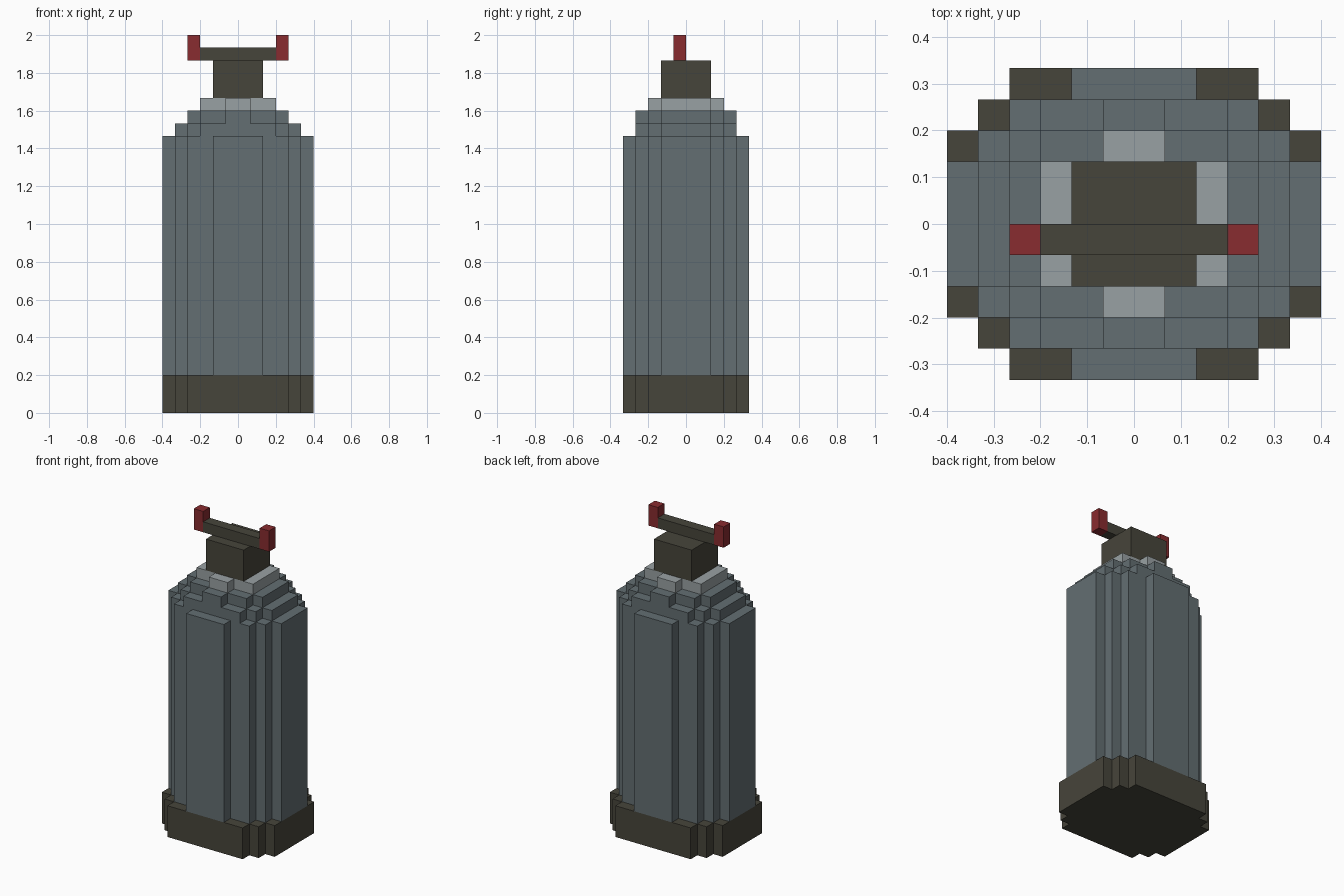
import bpy
import bmesh

if "Cube" in bpy.data.objects:
    bpy.data.objects.remove(bpy.data.objects["Cube"], do_unlink=True)

U = 2 / 30  # one grid block


def material(name, rgb):
    mat = bpy.data.materials.new(name)
    mat.use_nodes = True
    mat.diffuse_color = (*rgb, 1)
    mat.node_tree.nodes["Principled BSDF"].inputs["Base Color"].default_value = (*rgb, 1)
    return mat


olive = material("dark olive", (0.062, 0.059, 0.043))
steel = material("blue grey steel", (0.125, 0.156, 0.168))
silver = material("light grey metal", (0.318, 0.356, 0.366))
red = material("dark red", (0.246, 0.025, 0.029))


def stepped_slab(name, steps, z0, z1, mat, cx=0, cy=0):
    """Extrude a stepped outline; steps are (half x, half y) pairs, widest x first."""
    quarter = []
    for i, (x, y) in enumerate(steps):
        if i:
            quarter.append((x, steps[i - 1][1]))
        quarter.append((x, y))
    outline = quarter + [(-x, y) for x, y in reversed(quarter)]
    outline += [(-x, -y) for x, y in quarter] + [(x, -y) for x, y in reversed(quarter)]

    bm = bmesh.new()
    base = bm.faces.new([bm.verts.new(((x + cx) * U, (y + cy) * U, z0 * U)) for x, y in outline])
    top = bmesh.ops.extrude_face_region(bm, geom=[base])["geom"]
    bmesh.ops.translate(bm, vec=(0, 0, (z1 - z0) * U),
                        verts=[v for v in top if isinstance(v, bmesh.types.BMVert)])
    bmesh.ops.recalc_face_normals(bm, faces=bm.faces)
    mesh = bpy.data.meshes.new(name)
    bm.to_mesh(mesh)
    bm.free()
    mesh.materials.append(mat)
    obj = bpy.data.objects.new(name, mesh)
    bpy.context.collection.objects.link(obj)
    return obj


# Foot and tank body
stepped_slab("base_ring", [(6, 3), (5, 4), (4, 5)], 0, 3, olive)
stepped_slab("tank_body", [(6, 2), (5, 3), (4, 4), (2, 5)], 3, 22, steel)

# Stepped shoulder narrowing to the collar
stepped_slab("lower_shoulder", [(5, 2), (4, 3), (3, 4)], 22, 23, steel)
stepped_slab("upper_shoulder", [(4, 2), (3, 3), (1, 4)], 23, 24, steel)
stepped_slab("collar", [(3, 2), (1, 3)], 24, 25, silver)

# Valve block with a crossbar and two handle tips
stepped_slab("valve_block", [(2, 2)], 25, 28, olive)
stepped_slab("crossbar", [(3, 0.5)], 28, 29, olive, cy=-0.5)
for side, sx in (("left", 1), ("right", -1)):
    stepped_slab(side + "_handle_tip", [(0.5, 0.5)], 28, 30, red, cx=3.5 * sx, cy=-0.5)
